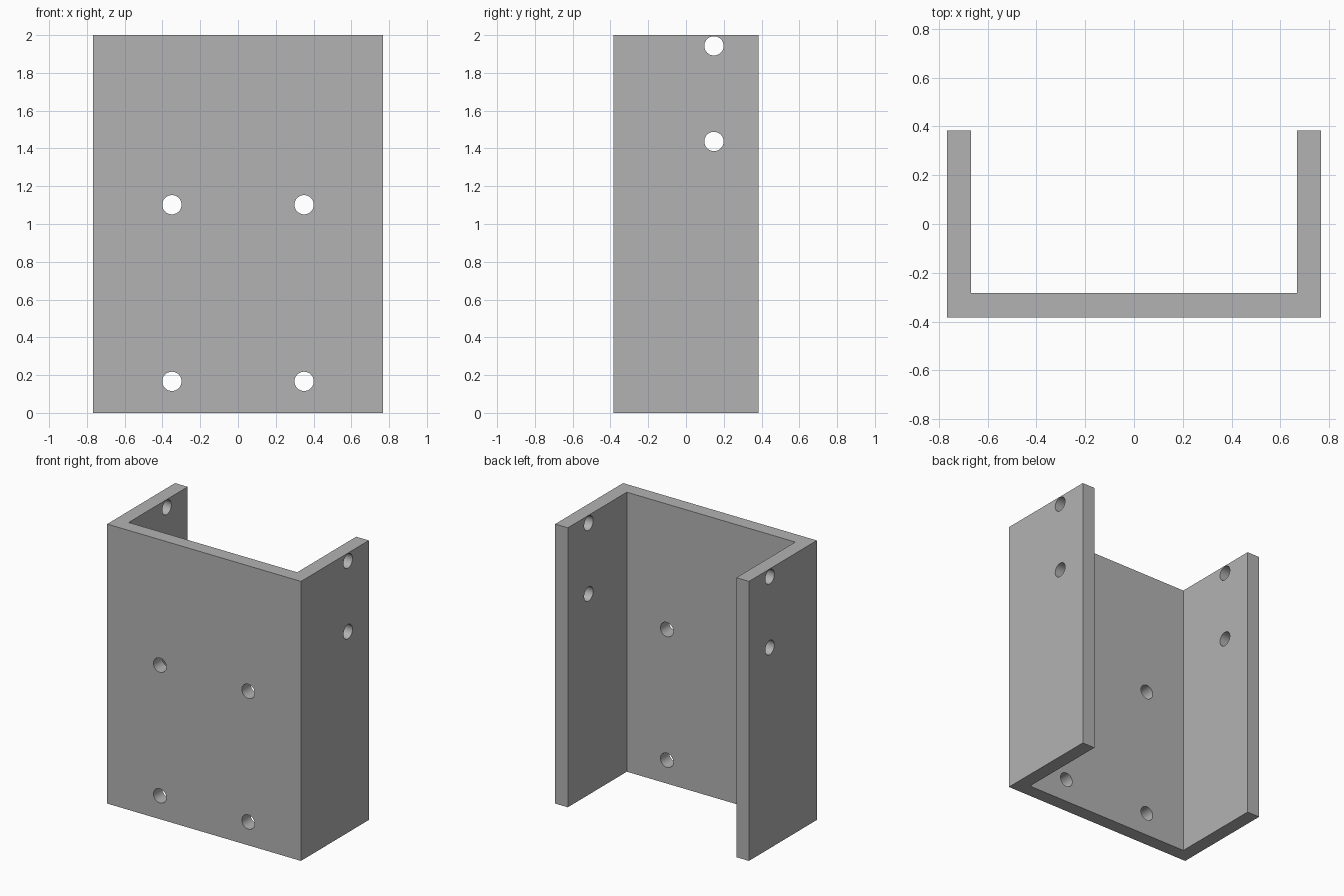
import bpy
import bmesh
import math
from mathutils import Matrix, Vector

cube = bpy.data.objects.get("Cube")
if cube:
    bpy.data.objects.remove(cube, do_unlink=True)

W, D, H, T = 0.767, 0.3835, 2.0, 0.1   # half width, half depth, height, wall
HOLE_R = 0.051

grey = bpy.data.materials.new("plain grey")
grey.use_nodes = True
colour = (0.45, 0.45, 0.45, 1)
grey.diffuse_color = colour
grey.node_tree.nodes["Principled BSDF"].inputs["Base Color"].default_value = colour


def make_object(name, bm):
    bmesh.ops.recalc_face_normals(bm, faces=bm.faces)
    mesh = bpy.data.meshes.new(name)
    bm.to_mesh(mesh)
    bm.free()
    mesh.materials.append(grey)
    obj = bpy.data.objects.new(name, mesh)
    bpy.context.collection.objects.link(obj)
    return obj


# U-shaped channel extruded upward from its profile
half = [(W, -D), (W, D), (W - T, D), (W - T, -D + T)]
profile = half + [(-x, y) for x, y in reversed(half)]
bm = bmesh.new()
base = bm.faces.new([bm.verts.new((x, y, 0)) for x, y in profile])
top = bmesh.ops.extrude_face_region(bm, geom=[base])
bmesh.ops.translate(bm, vec=(0, 0, H),
                    verts=[v for v in top["geom"] if isinstance(v, bmesh.types.BMVert)])
bracket = make_object("channel_bracket", bm)

# Screw holes: four through the front plate, two through each side wall
bm = bmesh.new()


def drill(centre, axis):
    turn = Vector((0, 0, 1)).rotation_difference(Vector(axis)).to_matrix().to_4x4()
    bmesh.ops.create_cone(bm, cap_ends=True, segments=48, radius1=HOLE_R, radius2=HOLE_R,
                          depth=3 * T, matrix=Matrix.Translation(centre) @ turn)


for side in (-1, 1):
    for z in (0.167, 1.102):
        drill((side * 0.35, -D + T / 2, z), (0, 1, 0))
    for z in (1.437, 1.943):
        drill((side * (W - T / 2), 0.148, z), (1, 0, 0))
cutter = make_object("hole_cutter", bm)
cutter.hide_render = True

# Cut the holes, then drop the helper
cut = bracket.modifiers.new("screw_holes", "BOOLEAN")
cut.operation = "DIFFERENCE"
cut.solver = "EXACT"
cut.object = cutter
bpy.ops.object.select_all(action="DESELECT")
bracket.select_set(True)
bpy.context.view_layer.objects.active = bracket
bpy.ops.object.modifier_apply(modifier=cut.name)
bpy.data.objects.remove(cutter, do_unlink=True)
bpy.ops.object.shade_smooth_by_angle(angle=math.radians(30))
